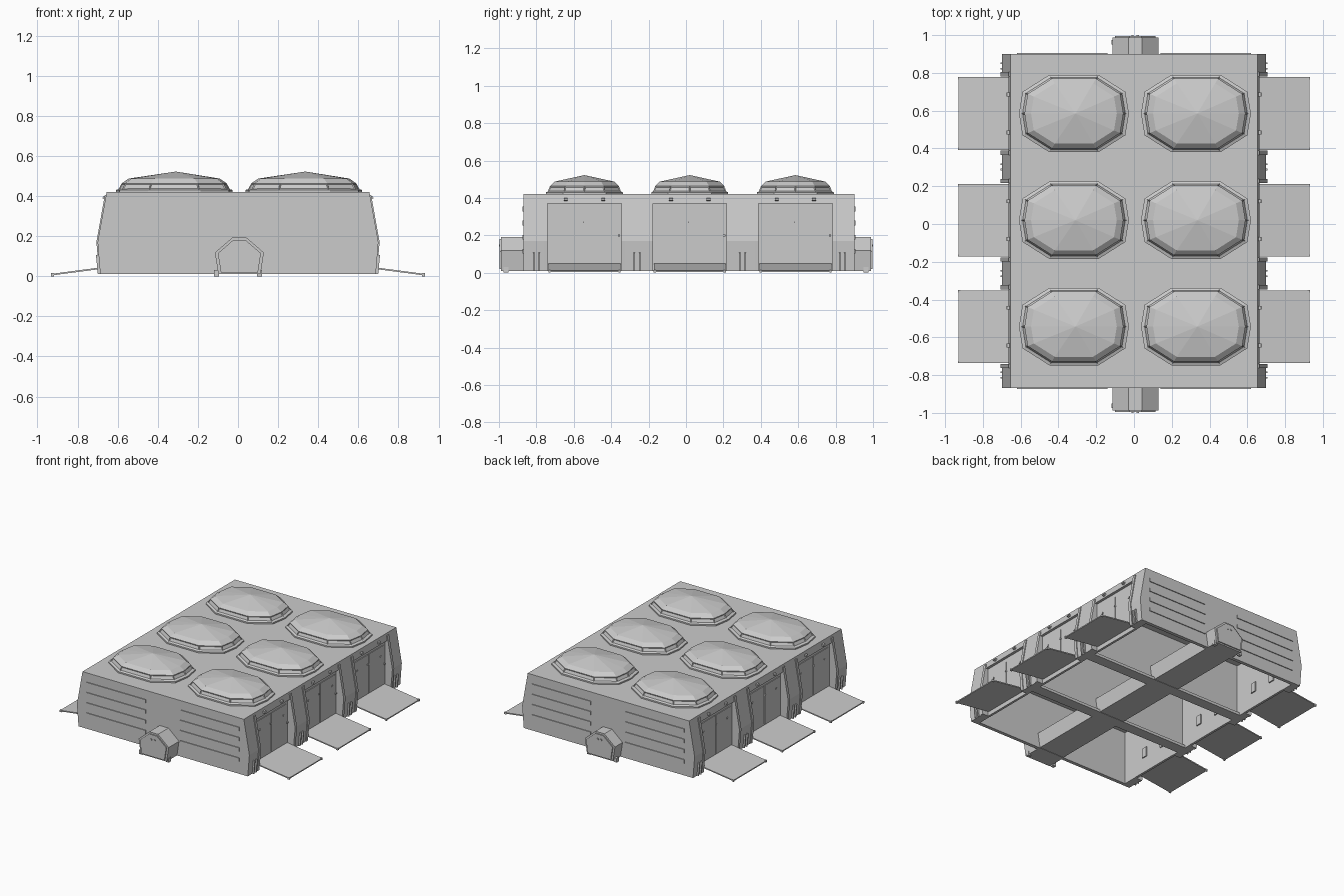
import bpy, bmesh
from mathutils import Vector

if "Cube" in bpy.data.objects:
    bpy.data.objects.remove(bpy.data.objects["Cube"])

Y0, Y1 = -0.868, 0.90            # ends of the hull
BAYS = (-0.543, 0.02, 0.585)     # bay centres along y
HW = 0.197                       # half width of a bay door


def finish(name, bm):
    bmesh.ops.recalc_face_normals(bm, faces=bm.faces)
    me = bpy.data.meshes.new(name)
    bm.to_mesh(me)
    bm.free()
    ob = bpy.data.objects.new(name, me)
    bpy.context.collection.objects.link(ob)
    return ob


def prism(name, pts, y0, y1, sx=1):
    """Extrude an xz profile along y."""
    bm = bmesh.new()
    a = [bm.verts.new((sx * x, y0, z)) for x, z in pts]
    b = [bm.verts.new((sx * x, y1, z)) for x, z in pts]
    bm.faces.new(a)
    bm.faces.new(b)
    n = len(pts)
    for i in range(n):
        j = (i + 1) % n
        bm.faces.new((a[i], a[j], b[j], b[i]))
    return finish(name, bm)


def box(name, x0, x1, y0, y1, z0, z1, sx=1):
    return prism(name, [(x0, z0), (x1, z0), (x1, z1), (x0, z1)], y0, y1, sx)


def dome(name, cx, cy):
    """Ten-sided faceted skylight with a recessed window band."""
    quarter = [(0.291, 0), (0.272, 0.115), (0.130, 0.205)]
    ring = quarter + [(-x, y) for x, y in reversed(quarter)]
    ring += [(x, -y) for x, y in reversed(ring) if y > 0]
    ring = ring[:6] + [(-0.130, -0.205)] + [(-0.272, -0.115)] + [(0.130, -0.205), (0.272, -0.115)]
    ring = [(0.291, 0), (0.272, 0.115), (0.13, 0.205), (-0.13, 0.205), (-0.272, 0.115)]
    ring += [(-x, -y) for x, y in ring]
    bm = bmesh.new()
    layers = [(1, 0.415), (1, 0.43), (0.955, 0.434), (0.90, 0.463), (0.78, 0.487)]
    rows = [[bm.verts.new((cx + x * s, cy + y * s, z)) for x, y in ring] for s, z in layers]
    apex = bm.verts.new((cx + 0.008, cy, 0.522))
    n = len(ring)
    bands = []
    for a, b in zip(rows, rows[1:]):
        bands.append([bm.faces.new((a[i], a[(i + 1) % n], b[(i + 1) % n], b[i])) for i in range(n)])
    for i in range(n):
        bm.faces.new((rows[-1][i], rows[-1][(i + 1) % n], apex))
    bm.faces.new(rows[0])
    bmesh.ops.recalc_face_normals(bm, faces=bm.faces)
    bmesh.ops.inset_individual(bm, faces=bands[2], thickness=0.007, depth=-0.004)
    return finish(name, bm)


# Roof slab and end walls
hull = [(0.687, 0.01), (0.70, 0.17), (0.655, 0.42)]
full = hull + [(-x, z) for x, z in reversed(hull)]
box("roof", -0.65, 0.65, Y0 + 0.01, Y1 - 0.01, 0.40, 0.42)
prism("front_wall", full, Y0, Y0 + 0.025)
prism("back_wall", full, Y1 - 0.025, Y1)

# Louvre bars on both end walls
for y, s, side in ((Y0, -1, "front"), (Y1, 1, "back")):
    for z in (0.34, 0.265, 0.19, 0.115):
        for sx in (-1, 1):
            box(side + "_louvre", 0.14, 0.62, y, y + s * 0.006, z - 0.013, z + 0.013, sx)

# Connecting tunnel with end frames, doors and lamps
tun = [(0.105, 0.01), (0.122, 0.118), (0.036, 0.192)]
tun += [(-x, z) for x, z in reversed(tun)]
tun = [(x + 0.007, z) for x, z in tun]


def scaled(k):
    return [(0.007 + (x - 0.007) * k, 0.09 + (z - 0.09) * k) for x, z in tun]


prism("tunnel", scaled(0.97), -0.985, 0.985)
for s, side in ((-1, "front"), (1, "back")):
    end = Y0 if s < 0 else Y1
    prism(side + "_tunnel_sleeve", tun, end, s * 0.988)
    prism(side + "_tunnel_door", scaled(0.88), s * 0.98, s * 0.996)
    for dx in (-0.014, 0.014):
        box(side + "_tunnel_lamp", dx, dx + 0.012, s * 0.99, s, 0.14, 0.15)
    for sx in (-1, 1):
        box(side + "_tunnel_foot", 0.095, 0.12, s * 0.95, s * 0.975, 0.0, 0.03, sx)

# Partition walls between bays, with a bottom flange
for a, b in zip(BAYS, BAYS[1:]):
    m = (a + b) / 2
    box("partition", -0.64, 0.64, m - 0.015, m + 0.015, 0.01, 0.405)
    box("partition_flange", -0.64, 0.64, m - 0.04, m + 0.04, 0.01, 0.03)

# Side ribs fill the spaces between the doors
edges = [Y0 + 0.01]
for c in BAYS:
    edges += [c - HW, c + HW]
edges.append(Y1 - 0.01)
rib = [(0.63, 0.01)] + hull + [(0.63, 0.42)]
trim = [(0.64, 0.01), (0.692, 0.01), (0.706, 0.17), (0.664, 0.405), (0.64, 0.405)]
bracket = [(0.67, 0.01), (0.699, 0.01), (0.708, 0.105), (0.67, 0.115)]

for sx, side in ((1, "right"), (-1, "left")):
    for i in range(0, len(edges), 2):
        a, b = edges[i], edges[i + 1]
        m = (a + b) / 2
        prism(side + "_rib", rib, a, b, sx)
        for dy in (-0.018, 0.010):
            prism(side + "_rib_bracket", bracket, m + dy, m + dy + 0.008, sx)
        if i > 0:
            prism(side + "_door_frame", trim, a, a + 0.022, sx)
        if i < len(edges) - 2:
            prism(side + "_door_frame", trim, b - 0.022, b, sx)

    for c in BAYS:
        # Recessed door with lintel, leaves, studs and inner panels
        prism(side + "_lintel", [(0.63, 0.37), (0.664, 0.37), (0.655, 0.42), (0.63, 0.42)],
              c - HW, c + HW, sx)
        box(side + "_door", 0.628, 0.645, c - HW, c + HW, 0.01, 0.375, sx)
        for dy in (-0.092, 0.092):
            box(side + "_door_leaf", 0.64, 0.650, c + dy - 0.086, c + dy + 0.086, 0.055, 0.34, sx)
            box(side + "_inner_panel", 0.620, 0.63, c + dy - 0.022, c + dy + 0.022, 0.12, 0.19, sx)
        for dy, z in ((-0.134, 0.27), (-0.01, 0.27), (0.14, 0.27), (0.185, 0.20)):
            box(side + "_door_stud", 0.64, 0.655, c + dy - 0.006, c + dy + 0.006, z - 0.005, z + 0.005, sx)
        # Lamps over the door
        for dy in (-0.1, 0.1):
            prism(side + "_door_lamp", [(0.65, 0.40), (0.672, 0.398), (0.676, 0.388), (0.655, 0.382)],
                  c + dy - 0.01, c + dy + 0.01, sx)
        # Loading ramp with corner feet
        prism(side + "_ramp", [(0.64, 0.042), (0.93, 0.004), (0.93, 0.012), (0.64, 0.050)],
              c - HW + 0.005, c + HW - 0.005, sx)
        for dy in (-HW + 0.010, HW - 0.010):
            box(side + "_ramp_foot", 0.918, 0.932, c + dy - 0.006, c + dy + 0.006, 0.0, 0.015, sx)

# Six skylight domes
for cx in (-0.318, 0.328):
    for cy in BAYS:
        dome("skylight_dome", cx, cy)
